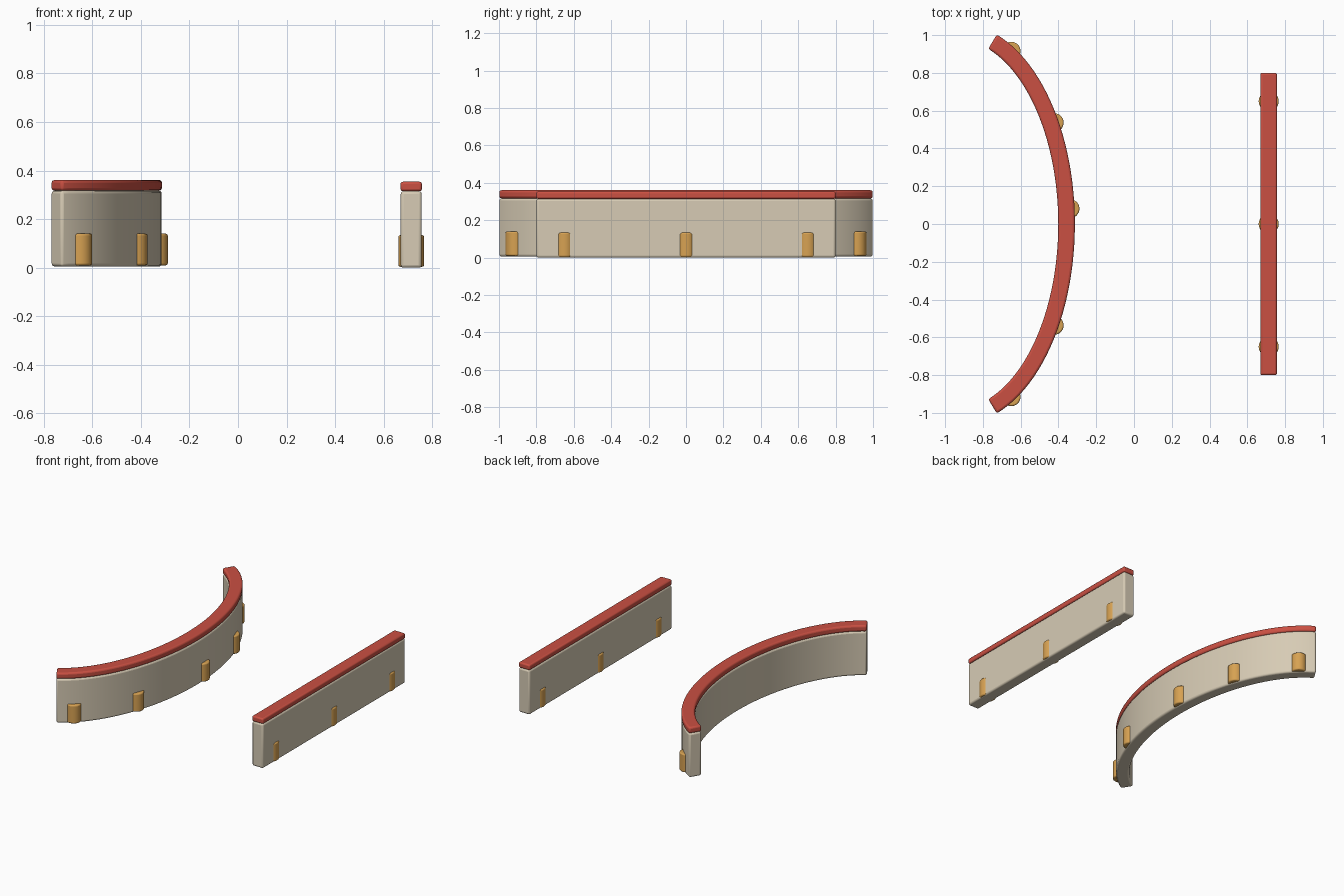
import bpy, bmesh
from math import sin, cos, asin, radians
from mathutils import Vector

old = bpy.data.objects.get("Cube")
if old:
    bpy.data.objects.remove(old, do_unlink=True)


def material(name, color):
    m = bpy.data.materials.new(name)
    m.use_nodes = True
    m.diffuse_color = (*color, 1)
    m.node_tree.nodes["Principled BSDF"].inputs["Base Color"].default_value = (*color, 1)
    return m


cream = material("cream", (0.68, 0.60, 0.46))
red = material("red", (0.59, 0.08, 0.055))
gold = material("gold", (0.68, 0.36, 0.085))


def finish(ob, mat, bevel):
    """Round the edges, smooth the curved faces and colour the part."""
    ob.data.materials.append(mat)
    mod = ob.modifiers.new("rounded_edges", "BEVEL")
    mod.width = bevel
    mod.segments = 3
    mod.limit_method = "ANGLE"
    bpy.ops.object.select_all(action="DESELECT")
    ob.select_set(True)
    bpy.context.view_layer.objects.active = ob
    bpy.ops.object.shade_smooth_by_angle(angle=radians(40))


def wall(name, path, half, z0, z1, mat, bevel):
    """Sweep a rectangle along a list of (point, sideways direction)."""
    bm = bmesh.new()
    rings = []
    for p, n in path:
        a, b = p - n * half, p + n * half
        rings.append([bm.verts.new((q.x, q.y, z))
                      for q, z in ((a, z0), (b, z0), (b, z1), (a, z1))])
    for r, s in zip(rings, rings[1:]):
        for i in range(4):
            j = (i + 1) % 4
            bm.faces.new((r[i], r[j], s[j], s[i]))
    bm.faces.new(rings[0])
    bm.faces.new(rings[-1])
    bmesh.ops.recalc_face_normals(bm, faces=bm.faces)
    me = bpy.data.meshes.new(name)
    bm.to_mesh(me)
    bm.free()
    ob = bpy.data.objects.new(name, me)
    bpy.context.collection.objects.link(ob)
    finish(ob, mat, bevel)


def post(name, x, y, r, z0, z1):
    bpy.ops.mesh.primitive_cylinder_add(vertices=32, radius=r, depth=z1 - z0,
                                        location=(x, y, (z0 + z1) / 2))
    ob = bpy.context.object
    ob.name = name
    finish(ob, gold, 0.008)


# Elliptical centre line of the curved wall
A, B, APEX = 0.58, 1.02, -0.357


def arc(t):
    p = Vector((APEX - A + A * cos(t), B * sin(t)))
    return p, Vector((B * cos(t), A * sin(t))).normalized()


STEPS, END = 48, asin(0.965 / B)
curve = [arc(END * (2 * i / STEPS - 1)) for i in range(STEPS + 1)]
wall("curved_wall", curve, 0.043, 0.005, 0.317, cream, 0.012)
wall("curved_wall_cap", curve, 0.044, 0.317, 0.361, red, 0.012)

# Posts bulge from the outer side of the curved wall
for i, y in enumerate((-0.90, -0.53, 0.08, 0.53, 0.90)):
    p, n = arc(asin(y / B))
    p += n * 0.02
    post(f"curved_wall_post_{i + 1}", p.x, p.y, 0.05, 0.01, 0.14)

# Straight wall with posts showing on both sides
side = Vector((1, 0))
line = [(Vector((0.713, y)), side) for y in (-0.8, 0.8)]
wall("straight_wall", line, 0.043, 0, 0.315, cream, 0.012)
wall("straight_wall_cap", line, 0.044, 0.315, 0.354, red, 0.01)
for i, y in enumerate((-0.65, 0, 0.65)):
    post(f"straight_wall_post_{i + 1}", 0.713, y, 0.053, 0.004, 0.134)
